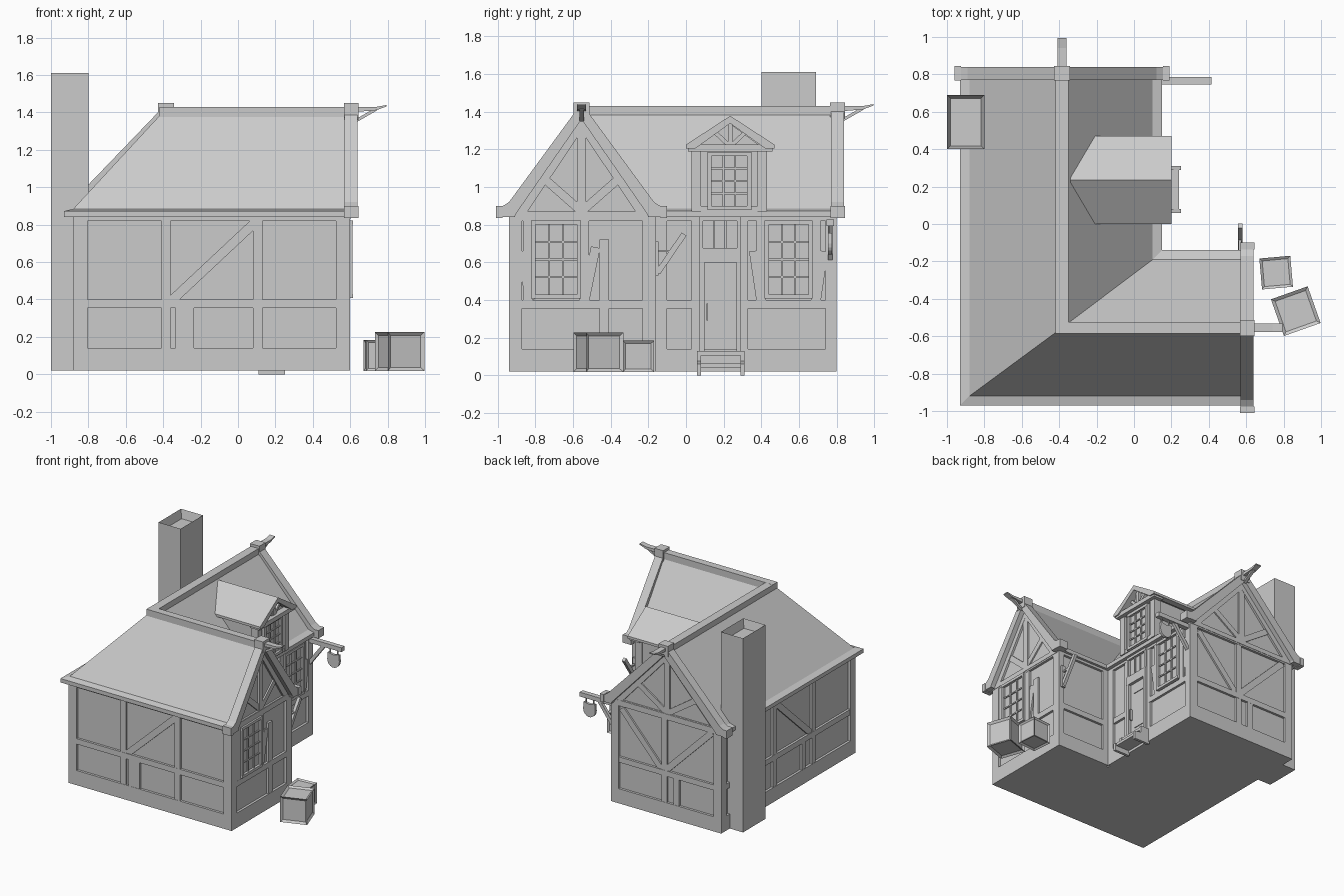
import bpy, bmesh
from math import radians, cos, sin
from mathutils import Vector, Matrix

if "Cube" in bpy.data.objects:
    bpy.data.objects.remove(bpy.data.objects["Cube"])


def prism(bm, axis, pts, a, b):
    """Extrude a 2D outline along an axis: x uses (y,z), y uses (x,z), z uses (x,y)."""
    def at(p, t):
        return {'x': (t, p[0], p[1]), 'y': (p[0], t, p[1]), 'z': (p[0], p[1], t)}[axis]
    lo = [bm.verts.new(at(p, a)) for p in pts]
    hi = [bm.verts.new(at(p, b)) for p in pts]
    n = len(pts)
    bm.faces.new(lo)
    bm.faces.new(hi[::-1])
    for i in range(n):
        j = (i + 1) % n
        bm.faces.new((lo[i], hi[i], hi[j], lo[j]))


def box(bm, x0, x1, y0, y1, z0, z1):
    prism(bm, 'z', [(x0, y0), (x1, y0), (x1, y1), (x0, y1)], z0, z1)


def bar(bm, axis, a, b, p, q, w):
    """Straight timber from p to q, w wide, from depth a to b along axis."""
    p, q = Vector(p), Vector(q)
    d = (q - p).normalized() * w / 2
    s = Vector((-d.y, d.x))
    prism(bm, axis, [p + s, p - s, q - s, q + s], a, b)


def finish(bm, name):
    bmesh.ops.recalc_face_normals(bm, faces=bm.faces[:])
    me = bpy.data.meshes.new(name)
    bm.to_mesh(me)
    bm.free()
    ob = bpy.data.objects.new(name, me)
    bpy.context.collection.objects.link(ob)
    return ob


# L-shaped plaster walls
bm = bmesh.new()
prism(bm, 'z', [(-.86, -.92), (.58, -.92), (.58, -.18), (.10, -.18), (.10, .78), (-.86, .78)], .02, .86)
finish(bm, "walls")


# Timber framing: posts and rails are flush, braces sit slightly deeper
def facade(name, axis, plane, out, u0, u1, posts, braces, rails=None, ends=.07):
    bm = bmesh.new()
    a, t = plane - out * .03, plane
    for z0, z1 in ((.02, .14), (.82, .87)):
        bar(bm, axis, a, t, (u0, (z0 + z1) / 2), (u1, (z0 + z1) / 2), z1 - z0)
    for r0, r1 in rails or [(u0, u1)]:
        bar(bm, axis, a, t - out * .001, (r0, .378), (r1, .378), .045)
    for u in (u0 + ends / 2, u1 - ends / 2):
        bar(bm, axis, a, t, (u, .02), (u, .87), ends)
    for u, z0, z1 in posts:
        bar(bm, axis, a, t - out * .002, (u, z0), (u, z1), .05)
    for p, q in braces:
        bar(bm, axis, a, t - out * .006, p, q, .05)
    return finish(bm, name)


facade("front_timbers", 'y', -.94, -1, -.88, .60,
       [(-.385, .1, .84), (.105, .1, .84), (-.31, .1, .36), (-.26, .1, .36)],
       [((-.37, .38), (.10, .82))], ends=.075)
facade("west_timbers", 'x', -.88, -1, -.94, .80,
       [(-.40, .1, .84), (.10, .1, .84), (.36, .1, .84), (-.27, .1, .36)],
       [((-.39, .38), (.09, .82))])
facade("back_timbers", 'y', .80, 1, -.88, .12,
       [(-.36, .1, .84), (-.47, .1, .36)], [((-.36, .39), (-.79, .82)), ((-.34, .39), (.03, .8))])
facade("east_wing_timbers", 'x', .60, 1, -.94, -.16,
       [(-.435, .1, .72), (-.84, .4, .84), (-.54, .4, .84)],
       [((-.83, .4), (-.87, .66)), ((-.54, .39), (-.48, .68))])
facade("inner_side_timbers", 'y', -.16, 1, .12, .60, [], [], ends=.05)
facade("entrance_timbers", 'x', .12, 1, -.16, .80,
       [(.055, .1, .84), (.305, .1, .84), (.40, .4, .84), (.69, .4, .84)],
       [((.40, .39), (.36, .66)), ((.69, .39), (.73, .66))],
       rails=[(-.16, .06), (.30, .80)], ends=.06)

# Main roof: one loft along the L with a hip, a valley and flared eaves
rows = [(.935, -.97, -.93, .84), (.935, -.97, -.93, .872), (0, -.92, -.88, .885), (0, -.555, -.385, 1.42),
        (0, -.19, .10, .885), (0, -.14, .15, .872), (0, -.14, .15, .84)]
bm = bmesh.new()
grid = [[bm.verts.new(c) for c in ((.585, y, z), (x, y, z), (x, .785, z))] for _, y, x, z in rows]
n = len(grid)
for i in range(n):
    for k in range(2):
        r, s = grid[i], grid[(i + 1) % n]
        bm.faces.new((r[k], r[k + 1], s[k + 1], s[k]))
for k in (0, 2):
    bm.faces.new([r[k] for r in grid])
finish(bm, "main_roof")

# Ridge beams
bm = bmesh.new()
box(bm, -.42, .60, -.585, -.525, 1.375, 1.43)
box(bm, -.42, -.35, -.585, .80, 1.375, 1.429)
finish(bm, "ridge_beams")


# Gable ends: bargeboards, blocks, inner truss and the ridge pole
def gable(name, axis, c, half, face):
    bm = bmesh.new()
    side = [(half, .92), (half + .055, .885), (half + .055, .84), (half - .03, .84), (half - .035, .855)]
    pts = [(c, 1.445)] + [(c + d, z) for d, z in side] + [(c, 1.36)]
    pts += [(c - d, z) for d, z in side[::-1]]
    prism(bm, axis, pts, face - .03, face + .04)
    for s in (-1, 1):
        bar(bm, axis, face - .032, face + .044, (c + s * (half + .035), .867), (c + s * (half + .07), .867), .065)
        m = half * .62
        bar(bm, axis, face - .03, face - .004, (c, .87), (c + s * m, 1.08), .045)
        bar(bm, axis, face - .03, face + .002, (c + s * (half - .05), .86), (c, 1.36), .07)
    bar(bm, axis, face - .03, face + .003, (c - half, .85), (c + half, .85), .035)
    bar(bm, axis, face - .03, face, (c, .86), (c, 1.34), .05)
    bar(bm, axis, face - .034, face + .045, (c, 1.36), (c, 1.45), .085)
    finish(bm, name)
    bm = bmesh.new()
    other = 'y' if axis == 'x' else 'x'
    pole = [(face, 1.40), (face + .14, 1.412), (face + .195, 1.432), (face + .195, 1.44), (face + .14, 1.43), (face, 1.43)]
    prism(bm, other, pole, c - .023, c + .023)
    bar(bm, other, c - .012, c + .012, (face + .03, 1.355), (face + .14, 1.418), .016)
    finish(bm, name + "_pole")


gable("east_gable", 'x', -.555, .385, .60)
gable("back_gable", 'y', -.385, .505, .80)


# Windows facing +x with frame and glazing bars
def window(name, x, y0, y1, z0, z1, nv=2, nh=3):
    bm = bmesh.new()
    box(bm, x - .03, x, y0, y1, z0, z1)
    f = .022
    for y in (y0 - f / 2, y1 + f / 2):
        bar(bm, 'x', x - .03, x + .018, (y, z0 - f), (y, z1 + f), f)
    for z in (z0 - f / 2, z1 + f / 2):
        bar(bm, 'x', x - .03, x + .02, (y0 - f, z), (y1 + f, z), f)
    for i in range(1, nv + 1):
        y = y0 + (y1 - y0) * i / (nv + 1)
        bar(bm, 'x', x - .01, x + .01, (y, z0), (y, z1), .01)
    for i in range(1, nh + 1):
        z = z0 + (z1 - z0) * i / (nh + 1)
        bar(bm, 'x', x - .01, x + .009, (y0, z), (y1, z), .01)
    finish(bm, name)


window("wing_window", .595, -.80, -.58, .43, .80)
window("hall_window", .115, .44, .65, .43, .80)
window("transom_window", .11, .09, .27, .675, .82, 2, 0)
window("dormer_window", .145, .135, .325, .90, 1.165)

# Door with frame, hinges and handle
bm = bmesh.new()
box(bm, .08, .112, .09, .275, .13, .60)
for y in (.085, .28):
    box(bm, .08, .135, y - .012, y + .012, .12, .66)
box(bm, .08, .136, .075, .29, .60, .655)
for z in (.22, .52):
    box(bm, .11, .118, .14, .27, z - .008, z + .008)
box(bm, .11, .135, .108, .118, .29, .38)
finish(bm, "door")

# Entrance steps
bm = bmesh.new()
for y in (.07, .30):
    prism(bm, 'y', [(.11, 0), (.25, 0), (.25, .06), (.19, .075), (.19, .13), (.11, .13)], y - .011, y + .011)
box(bm, .11, .24, .07, .30, .04, .062)
box(bm, .11, .185, .07, .30, .105, .128)
finish(bm, "steps")

# Dormer: body, roof and front timbers
bm = bmesh.new()
prism(bm, 'x', [(.04, .86), (.42, .86), (.42, 1.2), (.23, 1.34), (.04, 1.2)], -.25, .14)
finish(bm, "dormer_body")
bm = bmesh.new()
prism(bm, 'x', [(0, 1.205), (.0, 1.225), (.235, 1.378), (.47, 1.225), (.47, 1.205), (.42, 1.205), (.235, 1.338), (.05, 1.205)], -.34, .20)
finish(bm, "dormer_roof")
bm = bmesh.new()
for y in (.055, .405):
    bar(bm, 'x', .10, .16, (y, .87), (y, 1.20), .05)
bar(bm, 'x', .10, .19, (.01, 1.207), (.46, 1.207), .035)
bar(bm, 'x', .10, .157, (.05, .885), (.41, .885), .03)
bar(bm, 'x', .10, .165, (.235, 1.2), (.235, 1.34), .025)
for s in (-1, 1):
    bar(bm, 'x', .10, .162, (.235, 1.215), (.235 + s * .08, 1.29), .022)
finish(bm, "dormer_timbers")

# Chimney with hollow top
bm = bmesh.new()
prism(bm, 'z', [(-1, .40), (-.80, .40), (-.80, .69), (-1, .69)], .02, 1.61)
bmesh.ops.recalc_face_normals(bm, faces=bm.faces[:])
top = max(bm.faces, key=lambda f: f.calc_center_median().z)
bmesh.ops.inset_region(bm, faces=[top], thickness=.025)
bmesh.ops.translate(bm, verts=top.verts[:], vec=(0, 0, -.07))
finish(bm, "chimney")

# Hanging sign: arm, brace, hangers and rounded board
bm = bmesh.new()
bar(bm, 'y', .745, .785, (.10, .81), (.415, .81), .035)
bar(bm, 'y', .753, .777, (.115, .62), (.25, .80), .028)
for x in (.30, .37):
    bar(bm, 'y', .761, .769, (x, .74), (x, .80), .008)
finish(bm, "sign_arm")
bm = bmesh.new()
prism(bm, 'y', [(.335 + .055 * cos(radians(a)), .70 + .06 * sin(radians(a))) for a in range(180, 361, 20)]
      + [(.385, .755), (.335, .745), (.285, .755)], .755, .775)
finish(bm, "sign_board")

# Slanted bracket on the inner side of the wing
bm = bmesh.new()
box(bm, .55, .585, -.18, -.145, .53, .71)
bar(bm, 'x', .555, .58, (-.15, .545), (-.01, .75), .03)
bar(bm, 'x', .56, .575, (-.15, .66), (-.06, .66), .012)
finish(bm, "wall_bracket")


# Crates with recessed panels
def crate(name, x, y, s, turn):
    bm = bmesh.new()
    bmesh.ops.create_cube(bm, size=s)
    bmesh.ops.inset_individual(bm, faces=bm.faces[:], thickness=s * .12, depth=-s * .06)
    ob = finish(bm, name)
    ob.matrix_world = Matrix.Translation((x, y, .018 + s / 2)) @ Matrix.Rotation(radians(turn), 4, 'Z')


crate("large_crate", .865, -.466, .208, 19.5)
crate("small_crate", .76, -.26, .166, 5)
